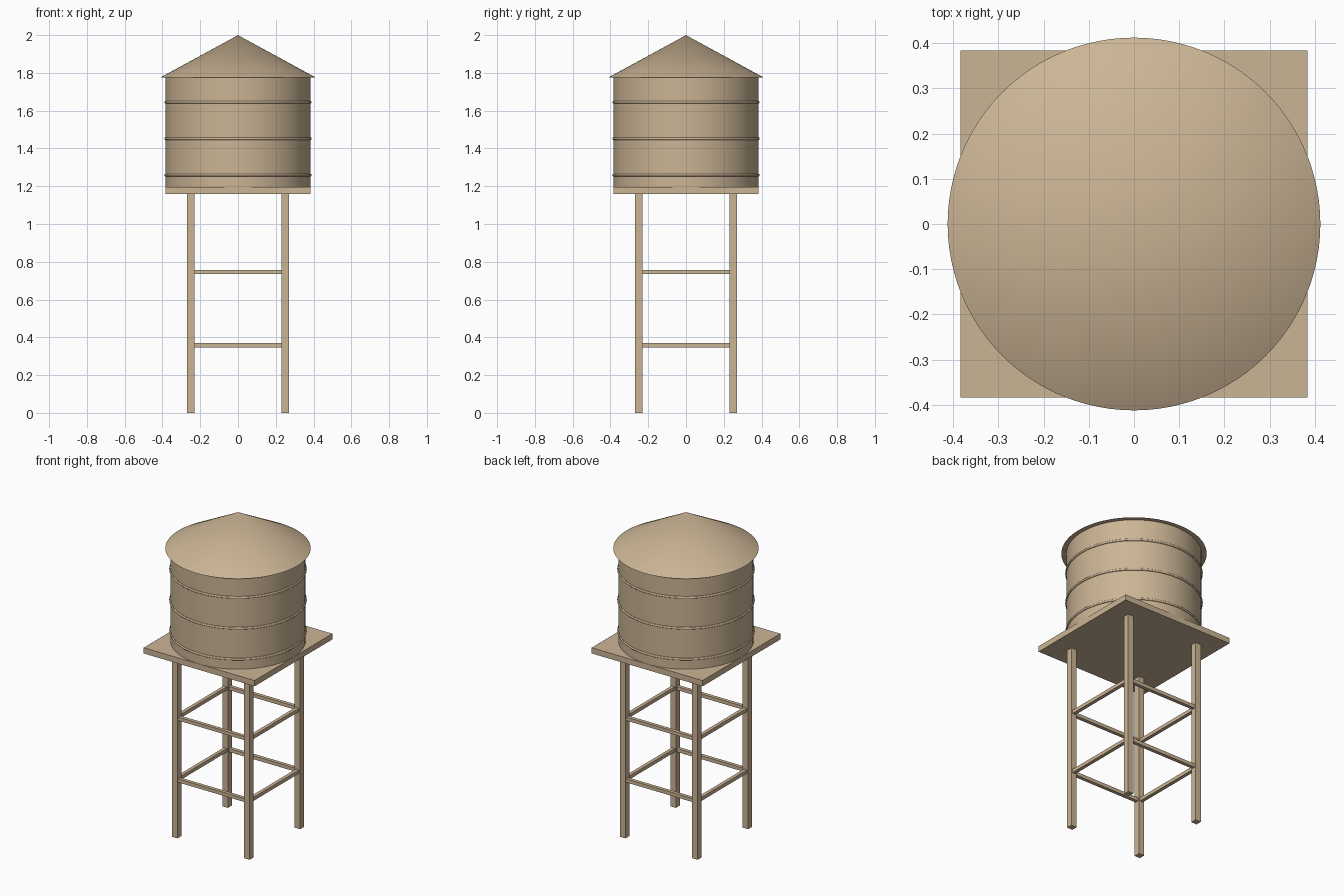
import bpy
from math import radians

if "Cube" in bpy.data.objects:
    bpy.data.objects.remove(bpy.data.objects["Cube"])

wood = bpy.data.materials.new("tan_wood")
wood.diffuse_color = (0.6, 0.46, 0.3, 1)
wood.use_nodes = True
wood.node_tree.nodes["Principled BSDF"].inputs["Base Color"].default_value = wood.diffuse_color


def finish(name, smooth=False):
    ob = bpy.context.object
    ob.name = name
    ob.data.materials.append(wood)
    if smooth:
        bpy.ops.object.shade_smooth_by_angle(angle=radians(30))
    return ob


def box(name, centre, size):
    bpy.ops.mesh.primitive_cube_add(size=1, location=centre)
    ob = finish(name)
    ob.scale = size
    bpy.ops.object.transform_apply(location=False, rotation=False, scale=True)
    return ob


LEG, LEG_W = 0.25, 0.038
DECK_Z0, DECK_Z1, EAVES, TOP = 1.16, 1.196, 1.775, 2.0

# Four square legs
for y, side in ((-LEG, "front"), (LEG, "back")):
    for x, hand in ((-LEG, "left"), (LEG, "right")):
        box(f"{side}_{hand}_leg", (x, y, DECK_Z0 / 2), (LEG_W, LEG_W, DECK_Z0))

# Two levels of horizontal braces between the legs
span = 2 * LEG - LEG_W
for z, level in ((0.358, "lower"), (0.745, "upper")):
    for s, side in ((-1, "front"), (1, "back")):
        box(f"{level}_{side}_brace", (0, s * LEG, z), (span, 0.022, 0.022))
    for s, side in ((-1, "left"), (1, "right")):
        box(f"{level}_{side}_brace", (s * LEG, 0, z), (0.022, span, 0.022))

# Square platform
box("platform", (0, 0, (DECK_Z0 + DECK_Z1) / 2), (0.768, 0.768, DECK_Z1 - DECK_Z0))

# Round tank
bpy.ops.mesh.primitive_cylinder_add(vertices=96, radius=0.383, depth=EAVES - DECK_Z1,
                                    location=(0, 0, (DECK_Z1 + EAVES) / 2))
finish("tank", True)

# Hoops around the tank
for i, z in enumerate((1.259, 1.452, 1.645)):
    bpy.ops.mesh.primitive_torus_add(major_radius=0.383, minor_radius=0.007,
                                     major_segments=96, minor_segments=12,
                                     location=(0, 0, z))
    finish(f"tank_hoop_{i + 1}", True)

# Conical roof overhanging the tank
bpy.ops.mesh.primitive_cone_add(vertices=96, radius1=0.412, radius2=0, depth=TOP - EAVES,
                                location=(0, 0, (EAVES + TOP) / 2))
finish("roof", True)
